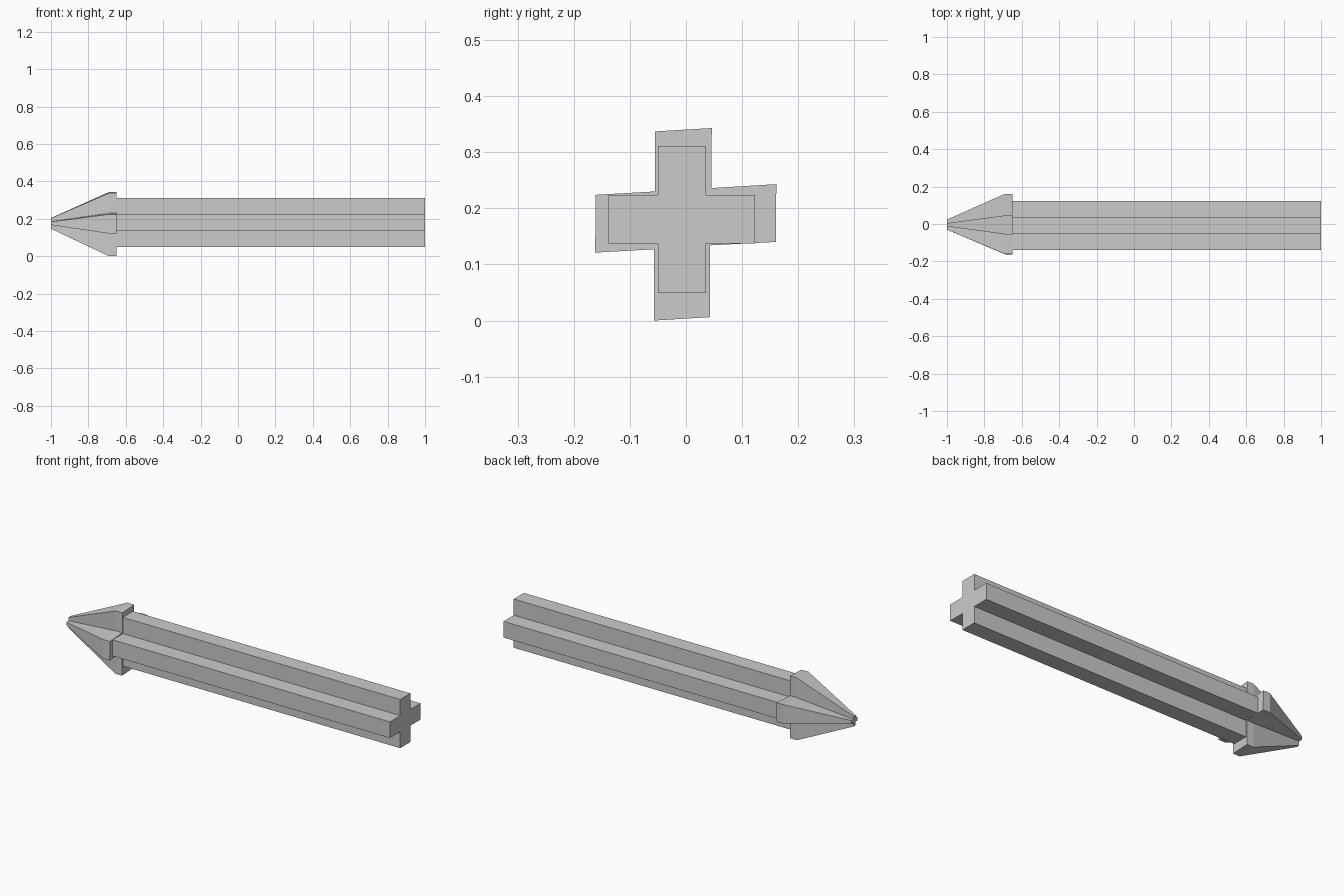
import bpy

if "Cube" in bpy.data.objects:
    bpy.data.objects.remove(bpy.data.objects["Cube"])

CENTRE = (-0.004, 0.176)


def loft(name, profile, stations):
    """Skin a (y, z) profile along x; stations are (x, scale about CENTRE)."""
    n = len(profile)
    cy, cz = CENTRE
    verts = [(x, cy + (y - cy) * s, cz + (z - cz) * s)
             for x, s in stations for y, z in profile]
    faces = [(k * n + i, k * n + i + n, k * n + (i + 1) % n + n, k * n + (i + 1) % n)
             for k in range(len(stations) - 1) for i in range(n)]
    last = (len(stations) - 1) * n
    # Cross-shaped caps: middle column plus two side arms
    for base, flip in ((0, False), (last, True)):
        for cap in ((0, 1, 2, 5, 6, 7, 8, 11), (2, 3, 4, 5), (8, 9, 10, 11)):
            ids = [base + i for i in cap]
            faces.append(ids[::-1] if flip else ids)
    mesh = bpy.data.meshes.new(name)
    mesh.from_pydata(verts, [], faces)
    mesh.update()
    obj = bpy.data.objects.new(name, mesh)
    bpy.context.collection.objects.link(obj)
    return obj


# Straight cross-section of the shaft, clockwise seen from +x
shaft_cross = [(-0.050, 0.311), (0.036, 0.311), (0.036, 0.224), (0.123, 0.224),
               (0.123, 0.137), (0.036, 0.137), (0.036, 0.049), (-0.050, 0.049),
               (-0.050, 0.137), (-0.138, 0.137), (-0.138, 0.224), (-0.050, 0.224)]
loft("shaft", shaft_cross, [(-0.65, 1), (1.0, 1)])

# Slightly skewed, larger cross-section of the pointed head
head_cross = [(-0.055, 0.337), (0.046, 0.343), (0.045, 0.236), (0.161, 0.243),
              (0.160, 0.140), (0.043, 0.134), (0.043, 0.006), (-0.057, 0.000),
              (-0.057, 0.127), (-0.162, 0.121), (-0.161, 0.224), (-0.055, 0.230)]
loft("head", head_cross, [(-1.0, 0.167), (-0.69, 1), (-0.65, 1)])
